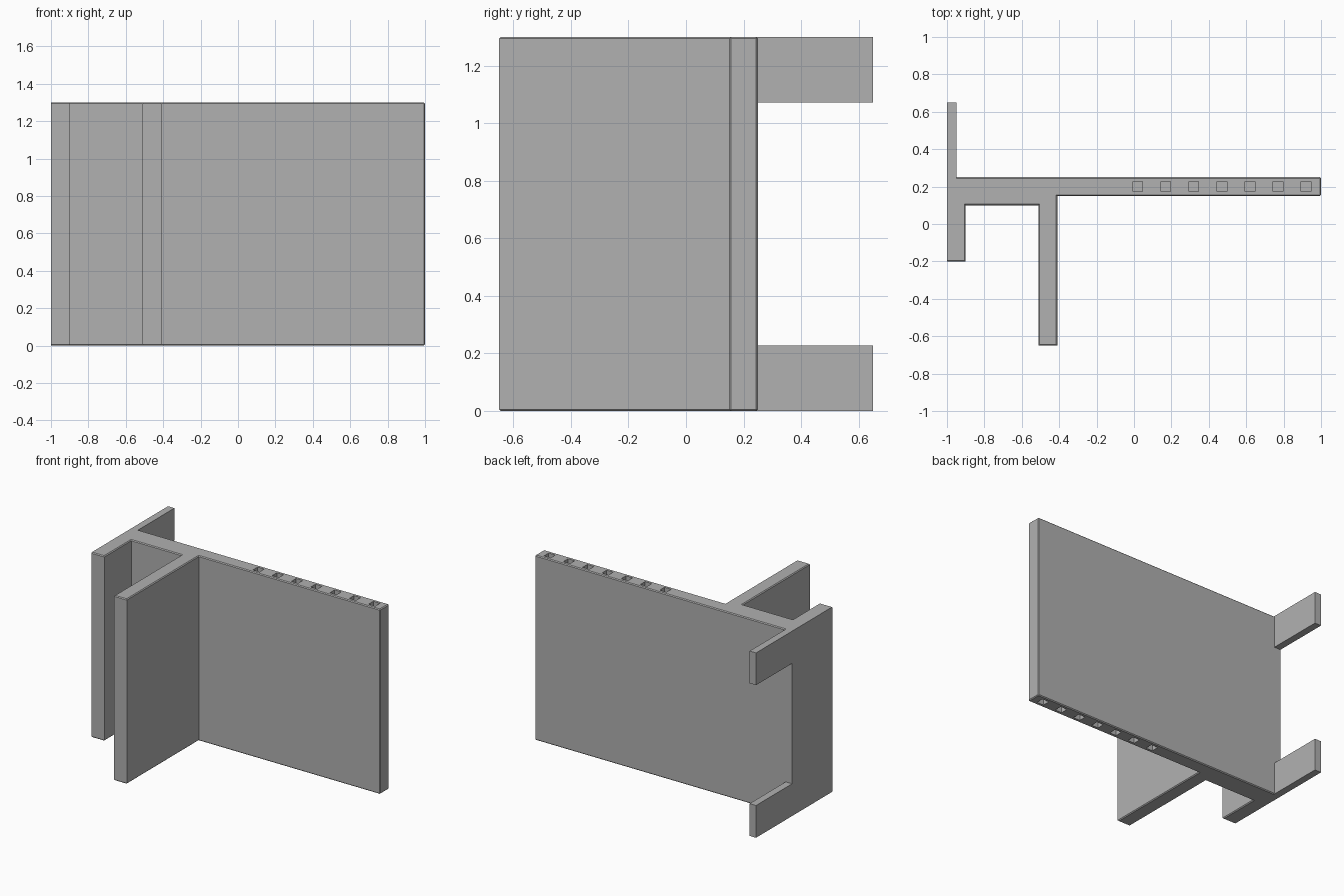
import bpy, bmesh
from mathutils import Matrix, Vector

cube = bpy.data.objects.get("Cube")
if cube:
    bpy.data.objects.remove(cube, do_unlink=True)

HEIGHT = 1.3
CHAMFER = 0.006

grey = bpy.data.materials.new("plain_grey")
grey.use_nodes = True
grey.diffuse_color = (0.44, 0.44, 0.44, 1)
grey.node_tree.nodes["Principled BSDF"].inputs["Base Color"].default_value = grey.diffuse_color


def finish(name, bm):
    bmesh.ops.recalc_face_normals(bm, faces=bm.faces)
    mesh = bpy.data.meshes.new(name)
    bm.to_mesh(mesh)
    bm.free()
    mesh.materials.append(grey)
    obj = bpy.data.objects.new(name, mesh)
    bpy.context.collection.objects.link(obj)
    return obj


def add_box(bm, low, high):
    low, high = Vector(low), Vector(high)
    matrix = Matrix.Translation((low + high) / 2) @ Matrix.Diagonal((*(high - low), 1))
    bmesh.ops.create_cube(bm, size=1, matrix=matrix)


# Long panel with two front walls, extruded from its plan outline
outline = [(-1, 0.25), (-1, -0.2), (-0.9, -0.2), (-0.9, 0.1), (-0.51, 0.1),
           (-0.51, -0.65), (-0.41, -0.65), (-0.41, 0.15), (1, 0.15), (1, 0.25)]
bm = bmesh.new()
base = bm.faces.new([bm.verts.new((x, y, 0)) for x, y in outline])
top = bmesh.ops.extrude_face_region(bm, geom=[base])["geom"]
bmesh.ops.translate(bm, vec=(0, 0, HEIGHT),
                    verts=[v for v in top if isinstance(v, bmesh.types.BMVert)])
bmesh.ops.recalc_face_normals(bm, faces=bm.faces)

# Fine chamfer on the rims and the free end, leaving the outer side flush
rims = []
for e in bm.edges:
    a, b = (v.co for v in e.verts)
    flat = abs(a.z - b.z) < 0.01
    if (flat and max(a.x, b.x) > -0.99) or min(a.x, b.x) > 0.99:
        rims.append(e)
bmesh.ops.bevel(bm, geom=rims, offset=CHAMFER, segments=1, affect='EDGES')
panel = finish("panel_with_walls", bm)

# Row of small square sockets in the top and bottom rims
bm = bmesh.new()
for i in range(7):
    x = 0.02 + 0.15 * i
    for z in (0, HEIGHT):
        add_box(bm, (x - 0.026, 0.174, z - 0.05), (x + 0.026, 0.226, z + 0.05))
cutter = finish("socket_cutter", bm)
cutter.hide_render = True
cut = panel.modifiers.new("sockets", 'BOOLEAN')
cut.operation = 'DIFFERENCE'
cut.solver = 'EXACT'
cut.object = cutter
bpy.context.view_layer.objects.active = panel
bpy.ops.object.modifier_apply(modifier=cut.name)
bpy.data.objects.remove(cutter, do_unlink=True)

# Thin tabs at the back, one low and one high
for name, z in (("lower_back_tab", 0), ("upper_back_tab", HEIGHT - 0.227)):
    bm = bmesh.new()
    add_box(bm, (-1, 0.24, z), (-0.95, 0.65, z + 0.227))
    finish(name, bm)
